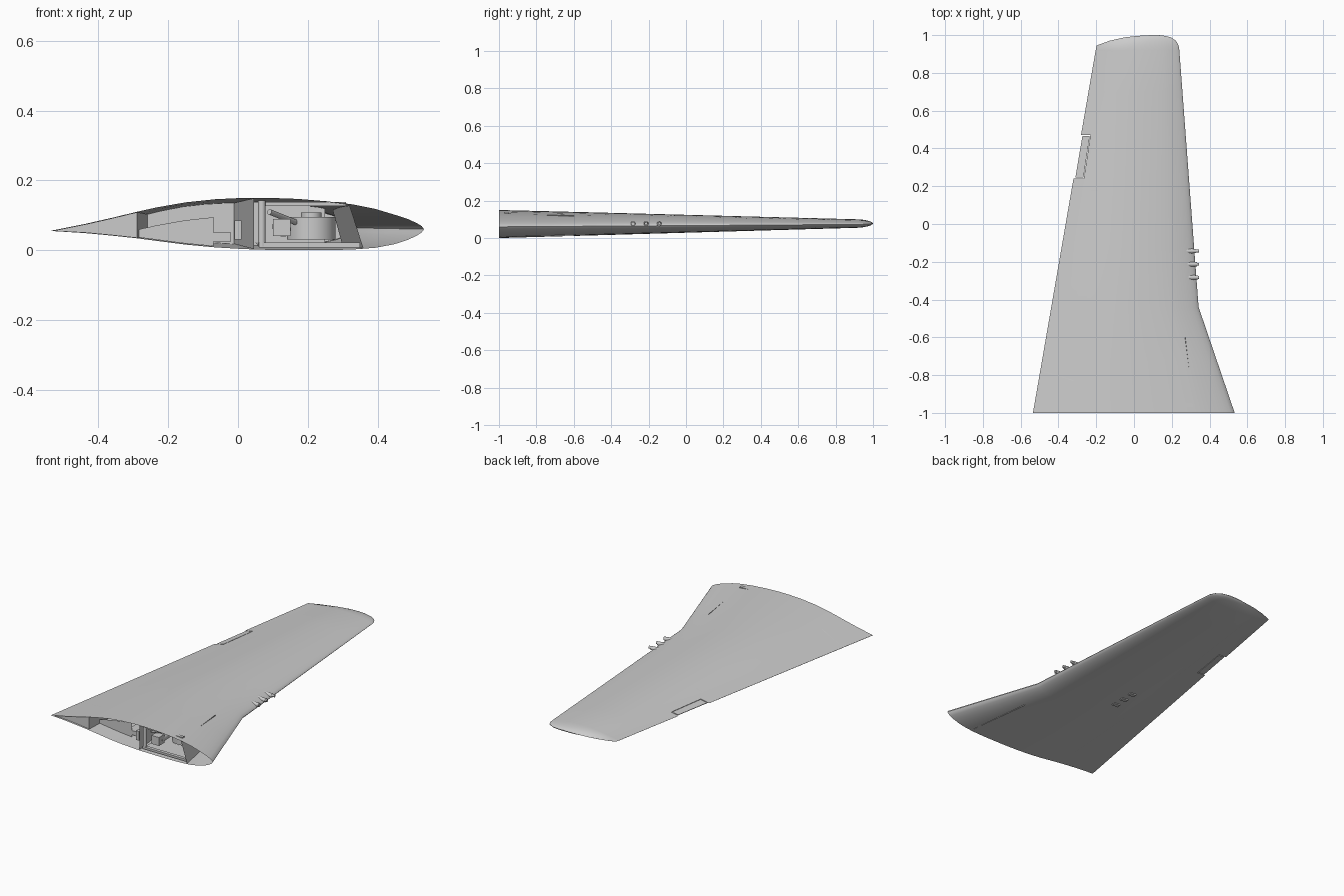
import bpy, bmesh, math
from mathutils import Vector

if "Cube" in bpy.data.objects:
    bpy.data.objects.remove(bpy.data.objects["Cube"])

def material(name, v):
    m = bpy.data.materials.new(name)
    m.diffuse_color = (v, v, v, 1)
    m.use_nodes = True
    m.node_tree.nodes["Principled BSDF"].inputs["Base Color"].default_value = m.diffuse_color
    return m

GREY = material("plain grey", 0.6)

# Planform stations: y, trailing x, leading x, thickness scale
STATIONS = [(-1, -.535, .533, 1), (-.44, -.438, .342, .80), (.92, -.203, .24, .30),
            (.945, -.198, .236, .27), (.97, -.13, .222, .21), (.988, -.05, .195, .13),
            (.996, .02, .165, .07), (1, .09, .13, .01)]
# Root section: fraction back from the leading edge, upper z, lower z
SECTION = [(0, .060, .060), (.006, .069, .051), (.02, .078, .041), (.045, .090, .029),
           (.08, .102, .017), (.13, .118, .007), (.19, .131, .002), (.26, .140, 0),
           (.34, .147, 0), (.42, .150, .001), (.48, .150, .003), (.56, .146, .008),
           (.64, .137, .016), (.72, .122, .027), (.77, .110, .034), (.84, .092, .042),
           (.91, .075, .049), (1, .056, .055)]

def lerp_table(table, k):
    for a, b in zip(table, table[1:]):
        if k <= b[0]:
            s = (k - a[0]) / (b[0] - a[0])
            return [p + (q - p) * s for p, q in zip(a, b)]
    return list(table[-1])

def wing_point(f, y, side, inset=0.0):
    """Point on the skin; side 1 = upper, 0 = lower."""
    _, te, le, t = lerp_table(STATIONS, y)
    _, zu, zl = lerp_table(SECTION, f)
    zc = .06 + .0186 * (1 - t)
    z = zc + t * ((zu - inset if side else zl + inset) - .06)
    return Vector((le + (te - le) * f, y, z))

def make(name, verts, faces, smooth=False):
    me = bpy.data.meshes.new(name)
    me.from_pydata([tuple(v) for v in verts], [], faces)
    me.materials.append(GREY)
    ob = bpy.data.objects.new(name, me)
    bpy.context.collection.objects.link(ob)
    if smooth:
        bpy.context.view_layer.objects.active = ob
        ob.select_set(True)
        bpy.ops.object.shade_smooth_by_angle(angle=math.radians(35))
        ob.select_set(False)
    return ob

def box(name, lo, hi):
    v = [(x, y, z) for x in (lo[0], hi[0]) for y in (lo[1], hi[1]) for z in (lo[2], hi[2])]
    return make(name, v, [(0, 1, 3, 2), (4, 6, 7, 5), (0, 4, 5, 1), (2, 3, 7, 6), (0, 2, 6, 4), (1, 5, 7, 3)])

def rod(name, a, b, r, r2=None, n=14):
    a, b = Vector(a), Vector(b)
    bm = bmesh.new()
    bmesh.ops.create_cone(bm, cap_ends=True, segments=n, radius1=r, radius2=r2 or r, depth=(b - a).length)
    q = (b - a).to_track_quat('Z', 'Y')
    for v in bm.verts:
        v.co = q @ v.co + (a + b) / 2
    me = bpy.data.meshes.new(name)
    bm.to_mesh(me)
    bm.free()
    me.materials.append(GREY)
    ob = bpy.data.objects.new(name, me)
    bpy.context.collection.objects.link(ob)
    bpy.context.view_layer.objects.active = ob
    ob.select_set(True)
    bpy.ops.object.shade_smooth_by_angle(angle=math.radians(35))
    ob.select_set(False)

# Hollow wing skin, open at the root, with a notch for the trim tab
ys = sorted({-.72, -.1, .24, .47, .7} | {s[0] for s in STATIONS})
ring = [(s[0], 1) for s in reversed(SECTION)] + [(s[0], 0) for s in SECTION[1:]]
n = len(ring)
verts = [wing_point(f, y, s) for y in ys for f, s in ring]
faces = []
for j in range(len(ys) - 1):
    for i in range(n):
        if ys[j] == .24 and i in (0, n - 2, n - 1):
            continue
        k = (i + 1) % n
        faces.append((j * n + i, (j + 1) * n + i, (j + 1) * n + k, j * n + k))
faces.append(tuple(range(len(verts) - n, len(verts))))
make("wing_skin", verts, faces, True)

# Trim tab and the closing walls around its notch
v = [wing_point(f, y, s) for y in (.245, .465) for f, s in ((.915, 1), (.985, 1), (.985, 0), (.915, 0))]
make("trim_tab", v, [(0, 1, 2, 3), (7, 6, 5, 4), (0, 4, 5, 1), (1, 5, 6, 2), (2, 6, 7, 3), (3, 7, 4, 0)])
v = [wing_point(.91, y, s) for y in (.24, .47) for s in (0, 1)]
make("notch_wall", v, [(0, 1, 3, 2)])
for y in (.24, .47):
    v = [wing_point(.91, y, 1), wing_point(1, y, 1), wing_point(1, y, 0), wing_point(.91, y, 0)]
    make("notch_end", v, [(0, 1, 2, 3)])

# Spars running along the span
def spar(name, f, y0, y1):
    sy = [y0] + [y for y in ys if y0 < y < y1] + [y1]
    v = [wing_point(f, y, s, .001) for y in sy for s in (0, 1)]
    make(name, v, [(2 * i, 2 * i + 1, 2 * i + 3, 2 * i + 2) for i in range(len(sy) - 1)])

spar("main_spar", .455, -.995, .9)
spar("rear_spar", .77, -.995, .9)

# Ribs across the section
def rib(name, y, f0, f1, top=0.0):
    fs = [f0] + [s[0] for s in SECTION if f0 < s[0] < f1] + [f1]
    v = [wing_point(f, y, 0, .001) for f in fs] + [wing_point(f, y, 1, .001 + top) for f in reversed(fs)]
    make(name, v, [tuple(range(len(v)))])

rib("flap_root_rib", -.99, .77, 1)
rib("rear_rib", -.45, .455, .77)
rib("rear_bay_low_rib", -.9, .56, .77, .05)
rib("bay_end_rib", -.6, .17, .455)
rib("nose_rib", -.44, 0, .17)

# Wheel bay: sloping front wall and raised floor
make("bay_front_wall", [(.36, -.995, .004), (.32, -.995, .128), (.27, -.6, .12), (.30, -.6, .012)], [(0, 1, 2, 3)])
make("bay_floor", [(.06, -.99, .010), (.35, -.99, .010), (.29, -.61, .022), (.05, -.61, .022)], [(0, 1, 2, 3)])
box("bay_sill", (.06, -.985, .008), (.35, -.965, .022))
box("bay_roof_beam", (.06, -.97, .126), (.31, -.95, .138))

# Folded landing gear inside the bay
rod("bay_post", (.068, -.975, .01), (.068, -.975, .142), .011)
rod("gear_leg", (.13, -.93, .06), (.12, -.64, .068), .022)
rod("wheel", (.21, -.8, .03), (.21, -.8, .095), .07, n=28)
rod("wheel_hub", (.21, -.8, .09), (.21, -.8, .108), .03)
rod("gear_brace", (.09, -.95, .11), (.24, -.75, .05), .008)
box("pivot_block", (.10, -.96, .04), (.15, -.91, .09))
box("rear_equipment", (-.10, -.9, .025), (-.02, -.72, .05))
box("fuel_fitting", (-.01, -.95, .03), (.01, -.93, .085))

# Three guns in the leading edge, with ejection chutes underneath
for y in (-.283, -.213, -.143):
    x = lerp_table(STATIONS, y)[2]
    rod("gun_barrel", (x - .04, y, .078), (.343, y, .078), .008)
    rod("gun_sleeve", (x - .05, y, .076), (x + .008, y, .076), .015, .011)
    z = wing_point(.56, y, 0).z
    box("ejection_chute", (-.125, y - .012, z - .004), (-.085, y + .012, z + .01))

# Thin panel joints of the flap and aileron
def seam(name, pts, side, w=.0015):
    out = .0012 if side else -.0012
    for (f0, y0), (f1, y1) in zip(pts, pts[1:]):
        a, b = wing_point(f0, y0, side), wing_point(f1, y1, side)
        d = (b - a).cross(Vector((0, 0, 1))).normalized() * w
        up = Vector((0, 0, out))
        make(name, [a - d + up, a + d + up, b + d + up, b - d + up], [(0, 1, 2, 3)])

HINGE = [(.77, -.85), (.77, -.44), (.77, .2), (.77, .92)]
seam("lower_hinge_line", HINGE, 0)
seam("lower_flap_end", [(.77, -.85), (.84, -.835), (.91, -.82), (.99, -.80)], 0)
seam("upper_flap_end", [(.81, -.83), (.84, -.82), (.91, -.80), (.99, -.78)], 1)
seam("upper_aileron_inner_end", [(.77, .175), (.84, .18), (.91, .187)], 1)
seam("upper_aileron_outer_end", [(.79, .915), (.84, .917), (.91, .919), (.99, .92)], 1)
